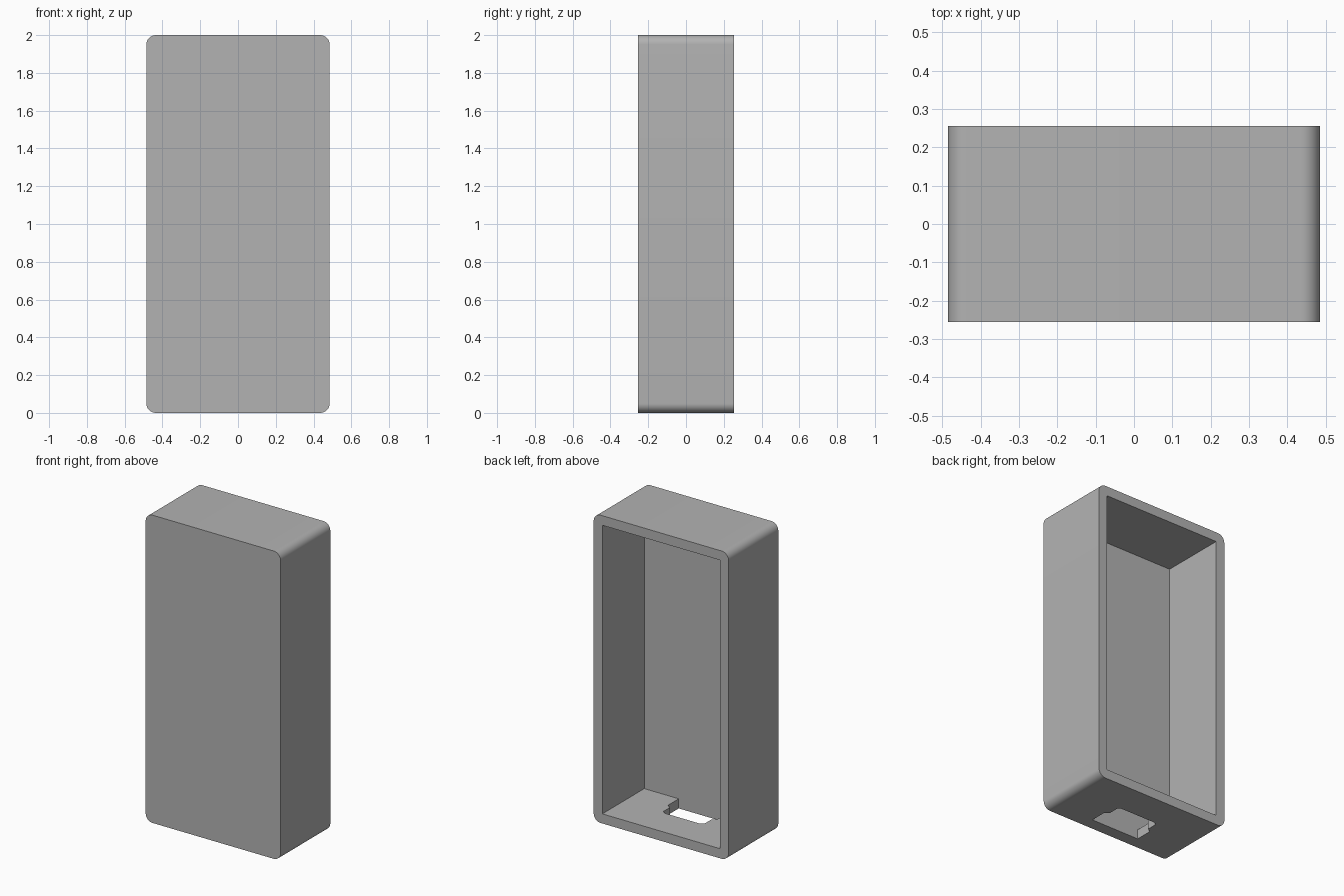
import bpy
import bmesh
from math import radians
from mathutils import Matrix

W, D, H = 0.97, 0.51, 2.0
WALL, FRONT, RADIUS = 0.0625, 0.08, 0.05

if "Cube" in bpy.data.objects:
    bpy.data.objects.remove(bpy.data.objects["Cube"])

grey = bpy.data.materials.new("plain_grey")
grey.use_nodes = True
colour = (0.45, 0.45, 0.45, 1)
grey.diffuse_color = colour
grey.node_tree.nodes["Principled BSDF"].inputs["Base Color"].default_value = colour


def add_object(name, bm):
    bmesh.ops.recalc_face_normals(bm, faces=bm.faces)
    mesh = bpy.data.meshes.new(name)
    bm.to_mesh(mesh)
    bm.free()
    mesh.materials.append(grey)
    obj = bpy.data.objects.new(name, mesh)
    bpy.context.collection.objects.link(obj)
    return obj


def box(bm, size, centre):
    return bmesh.ops.create_cube(
        bm, size=1, matrix=Matrix.Translation(centre) @ Matrix.Diagonal((*size, 1)))


# Outer shell with the four depth-wise edges rounded
bm = bmesh.new()
box(bm, (W, D, H), (0, 0, H / 2))
long_edges = [e for e in bm.edges
              if abs(e.verts[0].co.y - e.verts[1].co.y) > D / 2]
bmesh.ops.bevel(bm, geom=long_edges, offset=RADIUS, segments=10,
                profile=0.5, affect='EDGES')
case = add_object("case_shell", bm)

# Cavity open to the back
bm = bmesh.new()
floor_y = -D / 2 + FRONT
box(bm, (W - 2 * WALL, D, H - 2 * WALL), (0, floor_y + D / 2, H / 2))
cavity = add_object("cavity_cutter", bm)

# Stepped connector slot through the bottom wall
half = [(0.175, floor_y), (0.175, -0.065), (0.148, -0.045), (0.148, 0.02), (0.128, 0.037)]
outline = half + [(-x, y) for x, y in reversed(half)]
bm = bmesh.new()
face = bm.faces.new([bm.verts.new((x, y, -0.1)) for x, y in outline])
solid = bmesh.ops.extrude_face_region(bm, geom=[face])
bmesh.ops.translate(bm, vec=(0, 0, 0.3),
                    verts=[v for v in solid["geom"] if isinstance(v, bmesh.types.BMVert)])
slot = add_object("slot_cutter", bm)

# Cut the openings and drop the cutters
bpy.context.view_layer.objects.active = case
case.select_set(True)
for cutter in (cavity, slot):
    mod = case.modifiers.new(cutter.name, 'BOOLEAN')
    mod.operation = 'DIFFERENCE'
    mod.solver = 'EXACT'
    mod.object = cutter
    bpy.ops.object.modifier_apply(modifier=mod.name)
    bpy.data.objects.remove(cutter)

bpy.ops.object.shade_smooth_by_angle(angle=radians(30))
